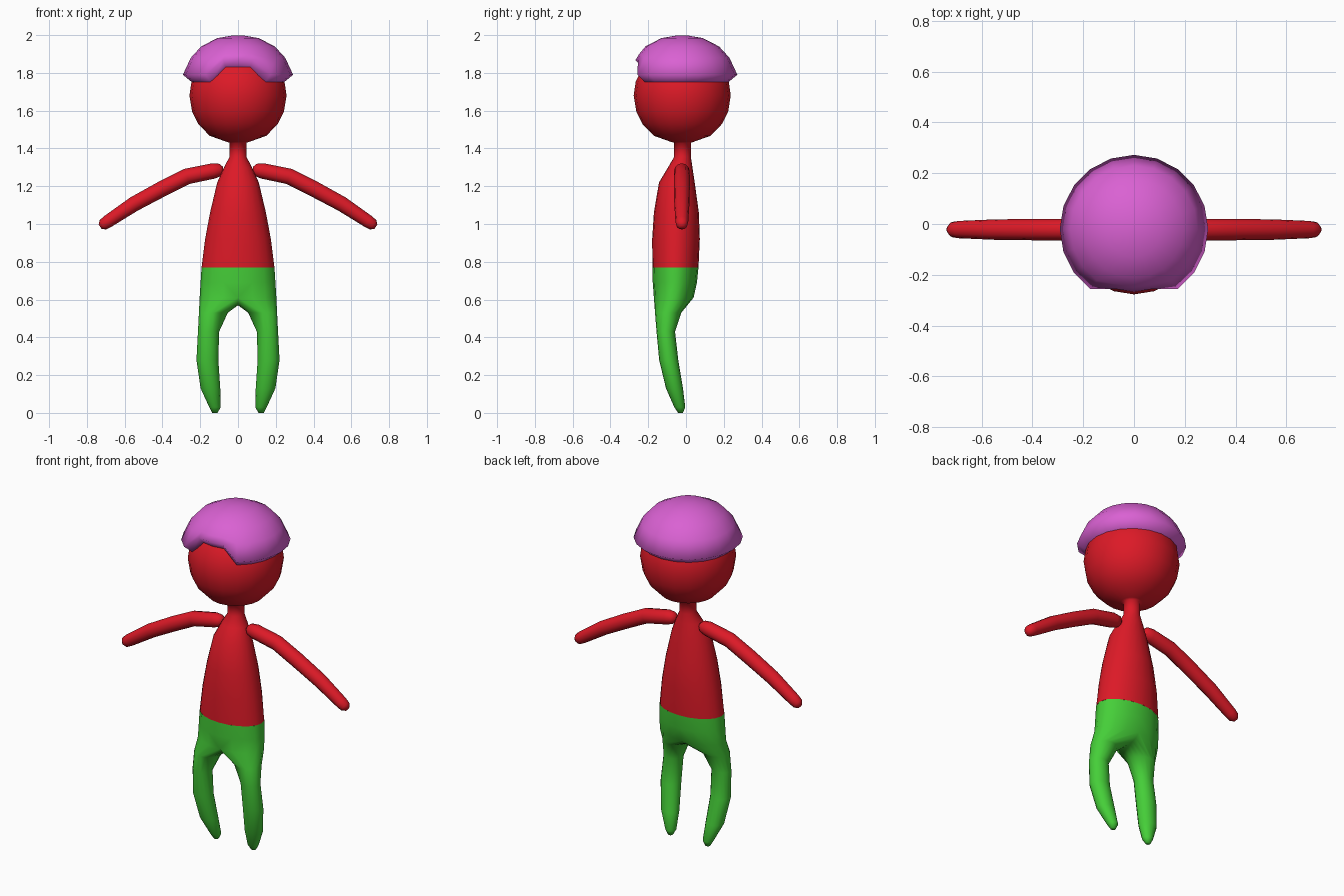
import bpy
from math import sin, cos, pi, radians
from mathutils import Vector

if "Cube" in bpy.data.objects:
    bpy.data.objects.remove(bpy.data.objects["Cube"])


def material(name, colour):
    m = bpy.data.materials.new(name)
    m.diffuse_color = (*colour, 1)
    m.use_nodes = True
    m.node_tree.nodes["Principled BSDF"].inputs["Base Color"].default_value = m.diffuse_color
    return m


RED = material("red", (0.72, 0.01, 0.02))
GREEN = material("green", (0.06, 0.62, 0.04))
PINK = material("pink", (0.70, 0.12, 0.65))


def make(name, verts, faces, mat, sharp=80, mirror=False):
    me = bpy.data.meshes.new(name)
    me.from_pydata(verts, [], faces)
    me.materials.append(mat)
    me.shade_smooth()
    me.set_sharp_from_angle(angle=radians(sharp))
    ob = bpy.data.objects.new(name, me)
    bpy.context.collection.objects.link(ob)
    if mirror:
        mod = ob.modifiers.new("mirror", 'MIRROR')
        mod.merge_threshold = 0.001
    return ob


def skin(rings, caps=(True, True)):
    """Join equal-sized closed rings into a tube."""
    n = len(rings[0])
    verts = [v for r in rings for v in r]
    faces = [(j * n + i, j * n + (i + 1) % n, (j + 1) * n + (i + 1) % n, (j + 1) * n + i)
             for j in range(len(rings) - 1) for i in range(n)]
    if caps[0]:
        faces.append(tuple(reversed(range(n))))
    if caps[1]:
        faces.append(tuple(range(len(verts) - n, len(verts))))
    return verts, faces


def oval(z, x0, x1, y0, y1, n):
    """Ring starting at the front, running counter-clockwise."""
    return [((x0 + x1) / 2 + (x1 - x0) / 2 * cos(2 * pi * i / n - pi / 2),
             (y0 + y1) / 2 + (y1 - y0) / 2 * sin(2 * pi * i / n - pi / 2), z)
            for i in range(n)]


# torso, neck and head: z, half width, front y, back y
body = [(0.77, 0.193, -0.178, 0.066), (0.92, 0.174, -0.179, 0.073),
        (1.06, 0.148, -0.170, 0.068), (1.22, 0.110, -0.143, 0.046),
        (1.30, 0.074, -0.095, 0.034), (1.355, 0.045, -0.063, 0.026),
        (1.43, 0.045, -0.063, 0.026)]
head = [(1.435, 0.06), (1.467, 0.15), (1.53, 0.211), (1.595, 0.243), (1.68, 0.257),
        (1.755, 0.246), (1.83, 0.208), (1.89, 0.14), (1.92, 0.05)]
body += [(z, r, -0.02 - r, -0.02 + r) for z, r in head]
make("body", *skin([oval(z, -w, w, a, b, 20) for z, w, a, b in body], (False, True)), RED)

# legs: closed rings from the foot up to the crotch, then open half rings for the hips
N = 16
leg = [(0.0, 0.108, 0.136, -0.042, -0.016), (0.03, 0.092, 0.152, -0.062, -0.004),
       (0.13, 0.094, 0.198, -0.106, -0.016), (0.28, 0.104, 0.220, -0.142, -0.041),
       (0.43, 0.100, 0.212, -0.156, -0.058), (0.53, 0.054, 0.207, -0.164, -0.025)]
rings = [oval(*r, N) for r in leg]
crotch = oval(0.61, -0.203, 0.203, -0.17, 0.04, N)
for i in range(N // 2, N + 1):
    k = i % N
    t = (i - N // 2) / (N // 2)
    crotch[k] = (0, 0.04 - 0.21 * t, 0.61 - 0.04 * sin(pi * t) ** 0.5 if 0 < t < 1 else 0.61)
rings.append(crotch)
verts, faces = skin(rings, (True, False))
low = len(verts) - N
h = N // 2 + 1
for z, w, a, b in [(0.69, 0.198, -0.176, 0.058), (0.77, 0.193, -0.178, 0.066)]:
    top = len(verts)
    half = oval(z, -w, w, a, b, N)[:h]
    half[0], half[-1] = (0, a, z), (0, b, z)
    verts += half
    faces += [(low + i, low + i + 1, top + i + 1, top + i) for i in range(h - 1)]
    low = top
make("trousers", verts, faces, GREEN, mirror=True)

# arms: x, z, radius along the path
arm = [(0.078, 1.288, 0.015), (0.095, 1.286, 0.033), (0.13, 1.281, 0.041),
       (0.27, 1.252, 0.042), (0.40, 1.187, 0.042), (0.55, 1.106, 0.040),
       (0.69, 1.013, 0.034), (0.715, 0.996, 0.030), (0.73, 0.986, 0.014)]
pts = [Vector((x, -0.022, z)) for x, z, r in arm]
rings = []
for i, (p, (_, _, r)) in enumerate(zip(pts, arm)):
    t = (pts[min(i + 1, len(pts) - 1)] - pts[max(i - 1, 0)]).normalized()
    u = Vector((0, 1, 0))
    v = t.cross(u)
    rings.append([p + r * (cos(a) * u + sin(a) * v)
                  for a in (2 * pi * k / 12 for k in range(12))])
make("arms", *skin(rings), RED, mirror=True)

# cap: dome with a turned-in rim, raised over the forehead
# z, radius, then raised z and radius at the front
cap = [(1.75, 0.243, 1.83, 0.215), (1.79, 0.292, 1.868, 0.247), (1.88, 0.25, 1.90, 0.228),
       (1.94, 0.195, 1.942, 0.193), (1.984, 0.11, 1.984, 0.11), (1.998, 0.03, 1.998, 0.03)]
rings = []
for z, r, fz, fr in cap:
    low_ring = oval(z, -r, r, -0.02 - r, -0.02 + r, 20)
    raised = oval(fz, -fr, fr, -0.02 - fr, -0.02 + fr, 20)
    rings.append([raised[i] if i in (0, 1, 19) else low_ring[i] for i in range(20)])
make("cap", *skin(rings, (False, True)), PINK)
